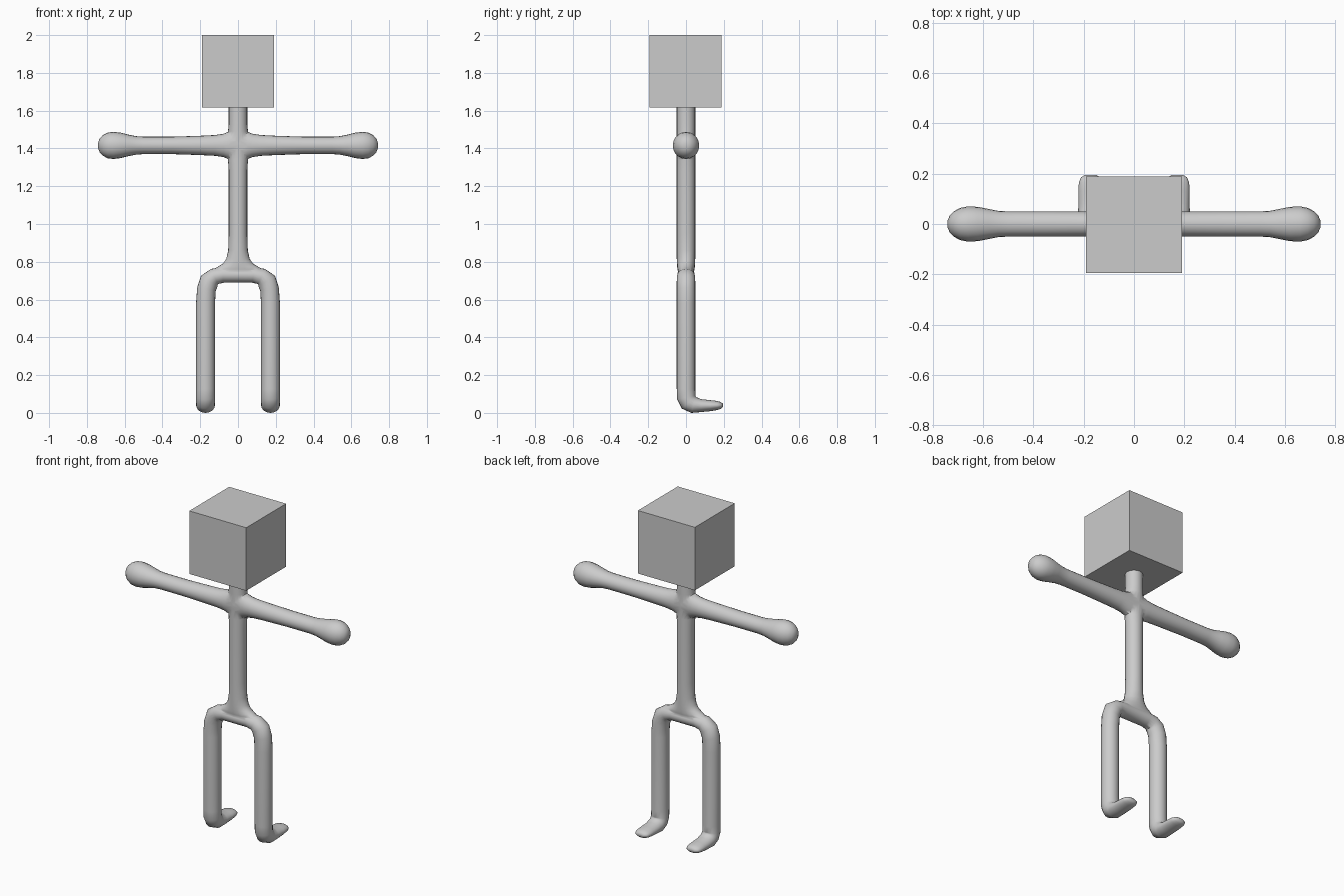
import bpy, bmesh, math
from mathutils import Vector

if "Cube" in bpy.data.objects:
    bpy.data.objects.remove(bpy.data.objects["Cube"])

grey = bpy.data.materials.new("plain grey")
grey.diffuse_color = (0.6, 0.6, 0.6, 1)
grey.use_nodes = True
grey.node_tree.nodes["Principled BSDF"].inputs["Base Color"].default_value = grey.diffuse_color
SIDES = 20


def finish(name, bm):
    bmesh.ops.recalc_face_normals(bm, faces=bm.faces)
    mesh = bpy.data.meshes.new(name)
    bm.to_mesh(mesh)
    bm.free()
    mesh.materials.append(grey)
    ob = bpy.data.objects.new(name, mesh)
    bpy.context.collection.objects.link(ob)
    return ob


def tube(name, path, axis):
    """Sweep an ellipse along (centre, radius_a, radius_b); radius_a lies along the carried axis."""
    bm = bmesh.new()
    pts = [Vector(p[0]) for p in path]
    a, last, rings = Vector(axis), None, []
    for i, (_, ra, rb) in enumerate(path):
        t = (pts[min(i + 1, len(pts) - 1)] - pts[max(i - 1, 0)]).normalized()
        if last:
            a = last.rotation_difference(t) @ a
        a = (a - t * a.dot(t)).normalized()
        b, last = t.cross(a), t
        rings.append([bm.verts.new(pts[i] + a * ra * math.cos(q) + b * rb * math.sin(q))
                      for q in (2 * math.pi * k / SIDES for k in range(SIDES))])
    for r, s in zip(rings, rings[1:]):
        for k in range(SIDES):
            n = (k + 1) % SIDES
            bm.faces.new((r[k], r[n], s[n], s[k]))
    bm.faces.new(rings[0])
    bm.faces.new(rings[-1])
    return finish(name, bm)


def mirrored(half):
    """Extend a path that starts at x = 0 to the other side."""
    other = [((-c[0], c[1], c[2]), ra, rb) for c, ra, rb in half[:0:-1]]
    return other + half


# Torso and neck, flaring into the hips
torso = tube("body", [((0, 0, z), rx, ry) for z, rx, ry in (
    (0.735, 0.135, 0.04), (0.76, 0.13, 0.045), (0.775, 0.105, 0.047), (0.79, 0.08, 0.048),
    (0.815, 0.062, 0.049), (0.86, 0.052, 0.049), (0.95, 0.049, 0.049), (1.28, 0.049, 0.049),
    (1.34, 0.053, 0.049), (1.42, 0.058, 0.049), (1.49, 0.053, 0.049), (1.53, 0.049, 0.049),
    (1.66, 0.049, 0.049))], (1, 0, 0))

# Arms with rounded hands
arms = tube("arms", mirrored([((x, 0, 1.416), r_y, r_z) for x, r_y, r_z in (
    (0, 0.05, 0.08), (0.05, 0.05, 0.073), (0.075, 0.05, 0.062), (0.12, 0.05, 0.055),
    (0.2, 0.05, 0.051), (0.35, 0.05, 0.046), (0.5, 0.05, 0.046), (0.54, 0.052, 0.049),
    (0.58, 0.06, 0.057), (0.62, 0.068, 0.067), (0.66, 0.07, 0.072), (0.69, 0.064, 0.068),
    (0.715, 0.051, 0.055), (0.732, 0.034, 0.037), (0.74, 0.015, 0.016))]), (0, 1, 0))

# Hips, legs and feet: one sweep from toe to toe (first radius is across the foot)
legs = tube("legs", mirrored([
    ((0, 0, 0.73), 0.041, 0.046), ((0.08, 0, 0.73), 0.041, 0.046),
    ((0.125, 0, 0.722), 0.044, 0.048), ((0.152, 0, 0.698), 0.052, 0.049),
    ((0.167, 0, 0.655), 0.05, 0.049), ((0.172, 0, 0.58), 0.05, 0.049),
    ((0.172, 0, 0.13), 0.05, 0.049), ((0.172, 0.002, 0.085), 0.05, 0.05),
    ((0.172, 0.014, 0.06), 0.05, 0.05), ((0.172, 0.04, 0.045), 0.05, 0.044),
    ((0.172, 0.08, 0.041), 0.049, 0.034), ((0.172, 0.13, 0.041), 0.049, 0.029),
    ((0.172, 0.165, 0.042), 0.047, 0.024), ((0.172, 0.185, 0.042), 0.039, 0.018),
    ((0.172, 0.195, 0.042), 0.022, 0.009)]), (1, 0, 0))

# Merge the limbs into one skin
for part in (arms, legs):
    mod = torso.modifiers.new("join " + part.name, 'BOOLEAN')
    mod.operation, mod.solver, mod.object = 'UNION', 'EXACT', part
bpy.context.view_layer.update()
mesh = bpy.data.meshes.new_from_object(torso.evaluated_get(bpy.context.evaluated_depsgraph_get()))
torso.modifiers.clear()
torso.data = mesh
for part in (arms, legs):
    bpy.data.objects.remove(part)
low = min(v.co.z for v in mesh.vertices)
for v in mesh.vertices:  # soles on the ground
    if v.co.z < 0.3:
        v.co.z -= low
bpy.context.view_layer.objects.active = torso
torso.select_set(True)
bpy.ops.object.shade_smooth_by_angle(angle=math.radians(60))

# Cube head
bm = bmesh.new()
bmesh.ops.create_cube(bm, size=0.382)
bmesh.ops.translate(bm, verts=bm.verts, vec=(0, -0.003, 2 - 0.191))
finish("head", bm)
